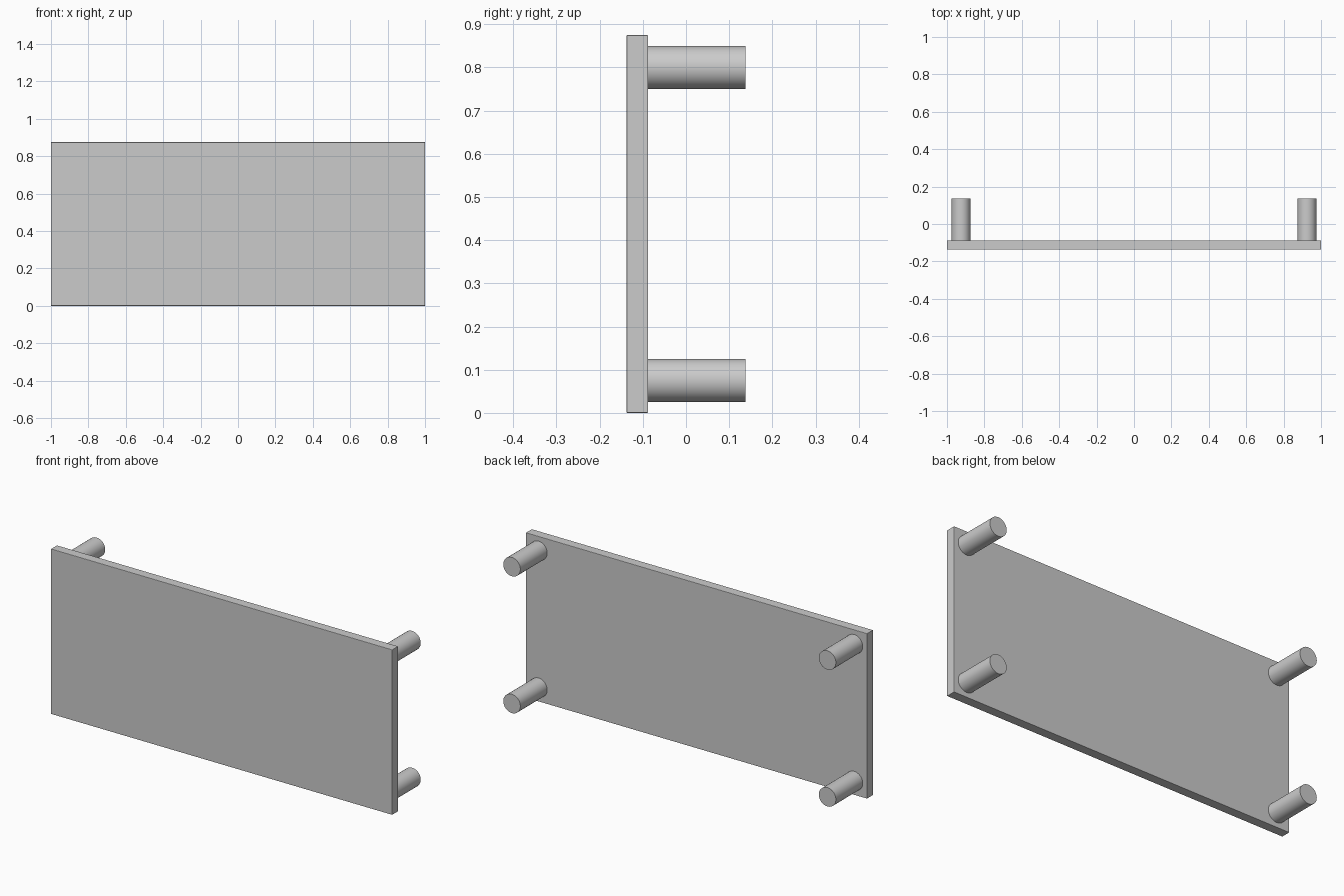
import bpy
from math import radians

if "Cube" in bpy.data.objects:
    bpy.data.objects.remove(bpy.data.objects["Cube"])

W, H, T = 2.0, 0.875, 0.05          # panel width, height, thickness
FRONT, BACK = -0.1375, 0.1375       # overall depth limits
PEG_R, INSET = 0.05, 0.075


def smooth(obj):
    bpy.ops.object.select_all(action='DESELECT')
    obj.select_set(True)
    bpy.context.view_layer.objects.active = obj
    bpy.ops.object.shade_smooth_by_angle(angle=radians(30))


# Upright flat panel with very slightly softened edges
bpy.ops.mesh.primitive_cube_add(size=1, location=(0, FRONT + T / 2, H / 2))
panel = bpy.context.object
panel.name = "panel"
panel.scale = (W, T, H)
bpy.ops.object.transform_apply(location=False, rotation=False, scale=True)
bevel = panel.modifiers.new("soft_edges", 'BEVEL')
bevel.width = 0.002
bevel.segments = 2

# Round standoff pegs at the four corners of the back face
y0 = FRONT + T
for side, x in (("left", -W / 2 + INSET), ("right", W / 2 - INSET)):
    for level, z in (("lower", INSET), ("upper", H - INSET)):
        bpy.ops.mesh.primitive_cylinder_add(
            vertices=48, radius=PEG_R, depth=BACK - y0,
            location=(x, (y0 + BACK) / 2, z), rotation=(radians(90), 0, 0))
        peg = bpy.context.object
        peg.name = f"{level}_{side}_peg"
        smooth(peg)
